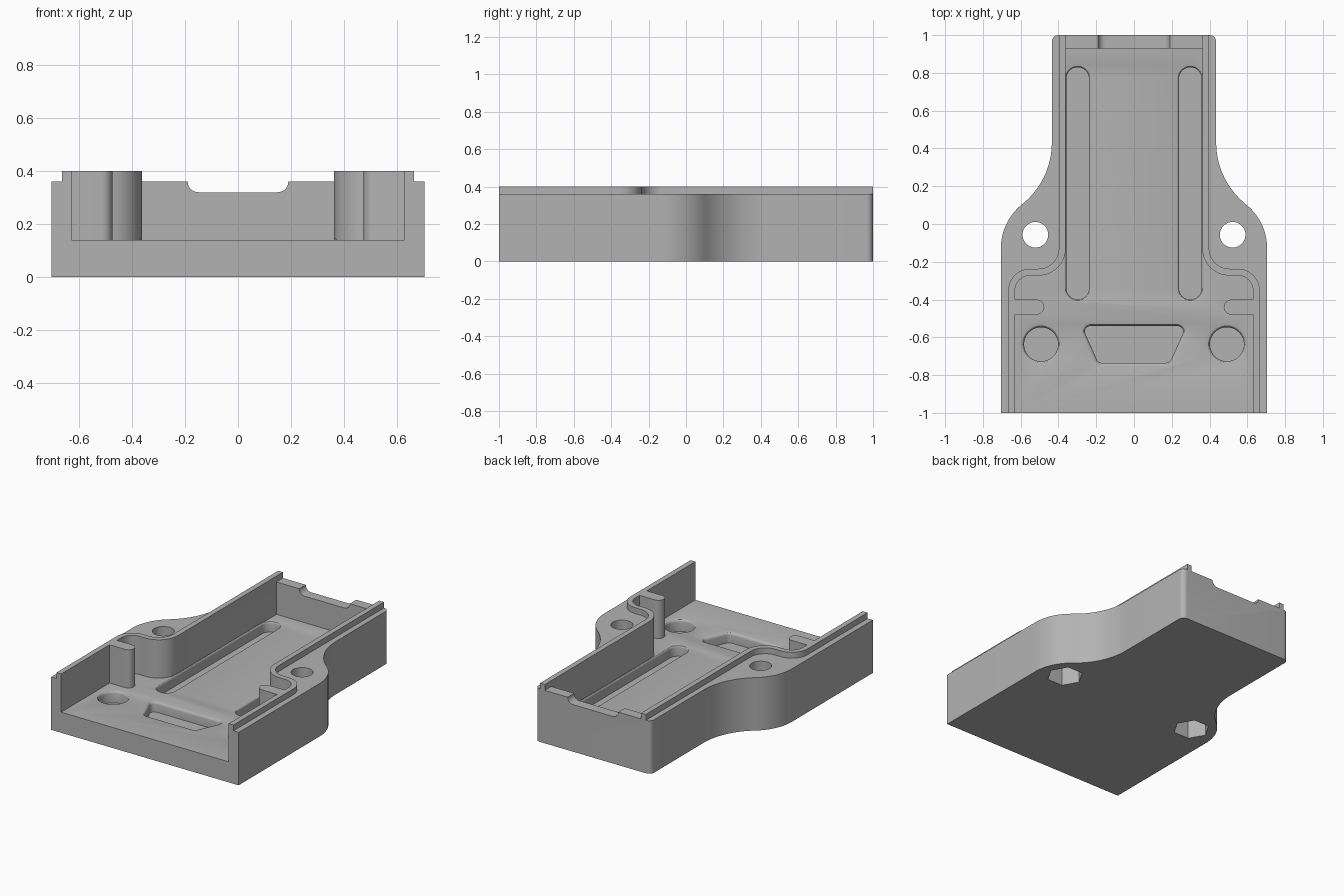
import bpy, bmesh
from math import cos, sin, radians, pi
from mathutils import Matrix, Vector

cube = bpy.data.objects.get("Cube")
if cube:
    bpy.data.objects.remove(cube, do_unlink=True)

grey = bpy.data.materials.new("plain grey")
grey.use_nodes = True
grey.diffuse_color = (0.45, 0.45, 0.45, 1)
grey.node_tree.nodes["Principled BSDF"].inputs["Base Color"].default_value = (0.45, 0.45, 0.45, 1)


def arc(cx, cy, r, start, end, n=12):
    angles = [radians(start + (end - start) * i / n) for i in range(n + 1)]
    return [(cx + r * cos(a), cy + r * sin(a)) for a in angles]


def mirrored(half):
    """Close a right-hand path with its mirror image."""
    return half + [(-x, y) for x, y in reversed(half)]


def loft(name, layers):
    """Solid through matching outlines, each given as (points, z)."""
    bm = bmesh.new()
    rings = [[bm.verts.new((x, y, z)) for x, y in pts] for pts, z in layers]
    n = len(rings[0])
    for low, high in zip(rings, rings[1:]):
        for i in range(n):
            j = (i + 1) % n
            bm.faces.new((low[i], low[j], high[j], high[i]))
    bm.faces.new(rings[0])
    bm.faces.new(rings[-1])
    bmesh.ops.recalc_face_normals(bm, faces=bm.faces)
    mesh = bpy.data.meshes.new(name)
    bm.to_mesh(mesh)
    bm.free()
    mesh.materials.append(grey)
    obj = bpy.data.objects.new(name, mesh)
    bpy.context.collection.objects.link(obj)
    return obj


def prism(name, pts, z0, z1):
    return loft(name, [(pts, z0), (pts, z1)])


def cut(target, cutter):
    bpy.context.view_layer.objects.active = target
    mod = target.modifiers.new("cut", "BOOLEAN")
    mod.operation = "DIFFERENCE"
    mod.solver = "EXACT"
    mod.object = cutter
    bpy.ops.object.modifier_apply(modifier=mod.name)
    bpy.data.objects.remove(cutter, do_unlink=True)


def rounded(corners, r):
    """Hull of circles at counter-clockwise corner centres."""
    pts = []
    for i, c in enumerate(corners):
        c = Vector(c)
        d_in = c - Vector(corners[i - 1])
        d_out = Vector(corners[(i + 1) % len(corners)]) - c
        a0 = Vector((1, 0)).angle_signed(Vector((d_in.y, -d_in.x)))
        turn = -d_in.angle_signed(d_out)
        turn = abs(turn)
        pts += arc(c.x, c.y, r, -a0 * 180 / pi, (turn - a0) * 180 / pi)
    return pts


def pocket(shape, bottom, flare):
    """Floor pocket with a softened rim; shape(grow) gives the outline."""
    layers = [(shape(0), bottom), (shape(0), FLOOR - flare)]
    for a in (30, 60, 90):
        a = radians(a)
        layers.append((shape(flare * (1 - cos(a))), FLOOR - flare * (1 - sin(a))))
    layers.append((shape(flare), FLOOR + 0.004))
    cut(body, loft("pocket_cutter", layers))


FLOOR, LEDGE, TOP = 0.14, 0.36, 0.40

# Body block with curved shoulders
shoulder = arc(0.405, -0.13, 0.30, 0, 51.3, 16)
neck = arc(0.855, 0.432, 0.42, 231.3, 180, 16)[1:]
outline = [(0.705, -1)] + shoulder + neck + arc(0.400, 0.965, 0.035, 0, 90, 8)
body = prism("tray_body", mirrored(outline), 0, TOP)

# Main cavity, open at the front, leaving a round-tipped rib on each side
cavity = [(0.362, 0.93)] + arc(0.505, -0.13, 0.143, 180, 270, 16)
cavity += arc(0.55, -0.353, 0.08, 90, 0) + [(0.63, -0.40)]
cavity += arc(0.515, -0.44, 0.04, 90, 270) + [(0.63, -0.48), (0.63, -1.1)]
cut(body, prism("cavity_cutter", mirrored(cavity), FLOOR, 0.6))

# Lowered ledge outside the raised lip
lip = [(0.398, 1.1)] + arc(0.505, -0.13, 0.107, 180, 270, 16)
lip += arc(0.55, -0.353, 0.116, 90, 0) + [(0.666, -1.1), (1, -1.1), (1, 1.1)]
for side in (1, -1):
    cut(body, prism("ledge_cutter", [(side * x, y) for x, y in lip], LEDGE, 0.6))

# Back wall lowered between the lips, with a round-cornered notch
back = mirrored([(0.362, 0.9), (0.362, 1.1)])
cut(body, prism("back_cutter", back, LEDGE, 0.6))
notch_half = arc(0.15, 0.36, 0.04, -90, 0, 8) + [(0.19, 0.5)]
notch = prism("notch_cutter", mirrored(notch_half), 0.9, 1.1)
notch.data.transform(Matrix(((1, 0, 0, 0), (0, 0, 1, 0), (0, 1, 0, 0), (0, 0, 0, 1))))
notch.data.flip_normals()
cut(body, notch)

# Pockets in the floor and bolt holes with hexagonal nut recesses
for side in (1, -1):
    sx = side * 0.298
    pocket(lambda g: arc(sx, 0.77, 0.06 + g, 0, 180) + arc(sx, -0.34, 0.06 + g, 180, 360), 0.07, 0.012)
    pocket(lambda g: arc(side * 0.492, -0.637, 0.09 + g, 0, 360, 40)[:-1], 0.06, 0.018)
    hx, hy = side * 0.522, -0.057
    cut(body, prism("bolt_cutter", arc(hx, hy, 0.068, 0, 360, 36)[:-1], -0.1, 0.6))
    cut(body, prism("nut_cutter", arc(hx, hy, 0.115, 0, 360, 6)[:-1], -0.1, 0.2))
trapezoid = [(-0.17, -0.705), (0.17, -0.705), (0.23, -0.57), (-0.23, -0.57)]
pocket(lambda g: rounded(trapezoid, 0.03 + g), 0.07, 0.018)

# Smooth curves, sharp edges
bpy.ops.object.select_all(action="DESELECT")
body.select_set(True)
bpy.context.view_layer.objects.active = body
bpy.ops.object.shade_smooth_by_angle(angle=radians(30))
